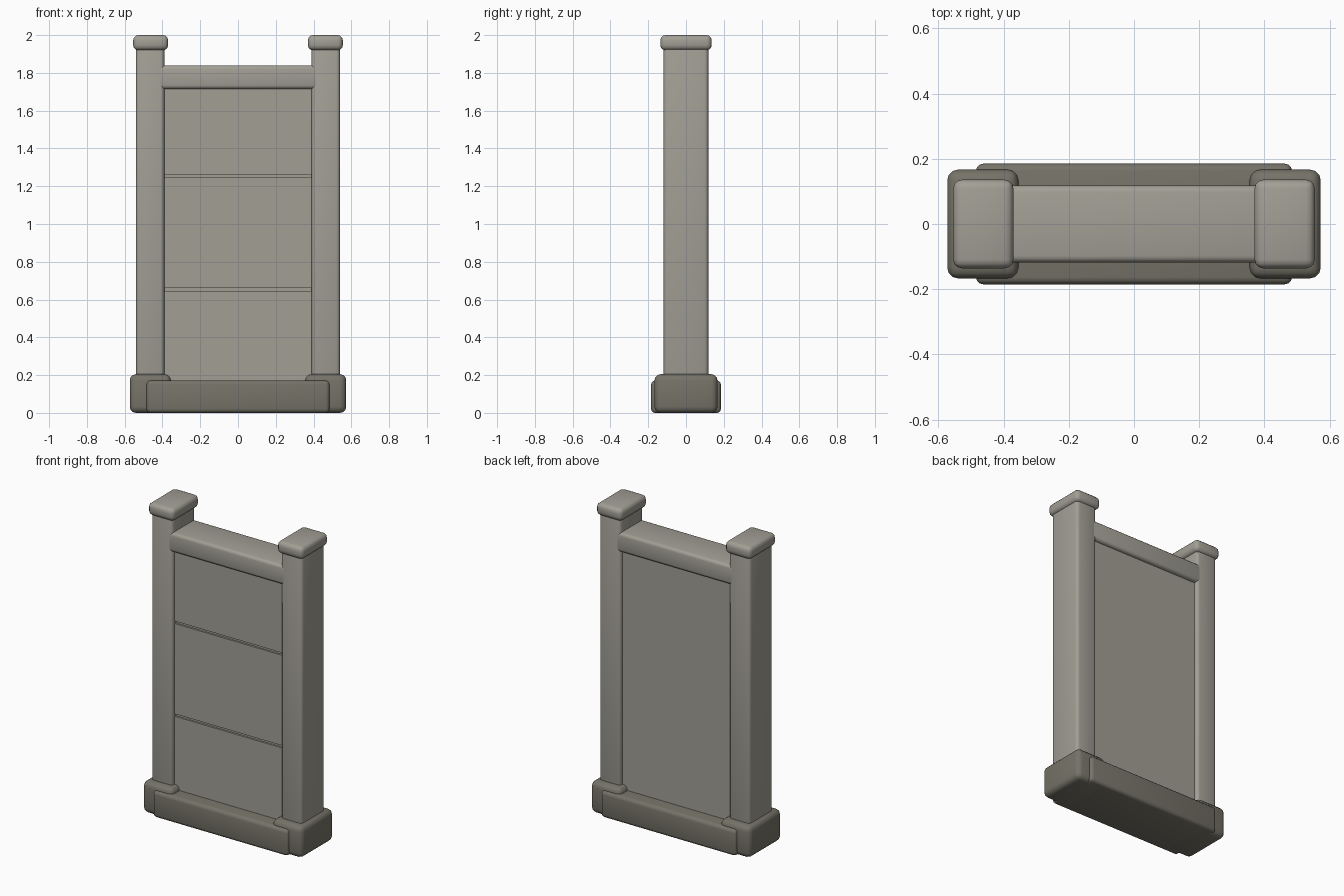
import bpy, bmesh, math
from mathutils import Vector

cube = bpy.data.objects.get("Cube")
if cube:
    bpy.data.objects.remove(cube, do_unlink=True)


def material(name, colour):
    mat = bpy.data.materials.new(name)
    mat.use_nodes = True
    mat.diffuse_color = (*colour, 1)
    mat.node_tree.nodes["Principled BSDF"].inputs["Base Color"].default_value = (*colour, 1)
    return mat


light_stone = material("light stone", (0.36, 0.345, 0.3))
dark_stone = material("dark stone", (0.18, 0.172, 0.138))


def finish(bm, name, mat):
    bmesh.ops.recalc_face_normals(bm, faces=bm.faces)
    mesh = bpy.data.meshes.new(name)
    bm.to_mesh(mesh)
    bm.free()
    mesh.materials.append(mat)
    obj = bpy.data.objects.new(name, mesh)
    bpy.context.collection.objects.link(obj)
    return obj


def rounded_block(name, low, high, bevel, mat):
    """Box between two corners with soft edges."""
    low, high = Vector(low), Vector(high)
    bm = bmesh.new()
    bmesh.ops.create_cube(bm, size=1)
    bmesh.ops.scale(bm, vec=high - low, verts=bm.verts)
    bmesh.ops.translate(bm, vec=(low + high) / 2, verts=bm.verts)
    obj = finish(bm, name, mat)
    mod = obj.modifiers.new("soft edges", "BEVEL")
    mod.width = bevel
    mod.segments = 3
    bpy.ops.object.select_all(action="DESELECT")
    obj.select_set(True)
    bpy.context.view_layer.objects.active = obj
    bpy.ops.object.modifier_apply(modifier=mod.name)
    bpy.ops.object.shade_smooth_by_angle(angle=math.radians(35))
    return obj


# Posts with foot and cap, one set per side
for side, sign in (("left", 1), ("right", -1)):
    for part, inner, outer, depth, bottom, top, bevel, mat in (
        ("foot", 0.355, 0.573, 0.167, 0, 0.205, 0.033, dark_stone),
        ("post", 0.39, 0.54, 0.118, 0.1, 1.95, 0.02, light_stone),
        ("cap", 0.37, 0.555, 0.136, 1.92, 2, 0.027, light_stone),
    ):
        x1, x2 = sorted((sign * inner, sign * outer))
        rounded_block(f"{side}_{part}", (x1, -depth, bottom), (x2, depth, top), bevel, mat)

# Base sill and top rail
rounded_block("base_sill", (-0.485, -0.185, 0), (0.485, 0.185, 0.172), 0.022, dark_stone)
rounded_block("top_rail", (-0.43, -0.118, 1.715), (0.43, 0.118, 1.84), 0.02, light_stone)

# Panel: side profile with two notches on the front, extruded across
face, groove, half = 0.092, 0.012, 0.008
profile = [(face, 0.1), (face, 1.76), (-face, 1.76)]
for z in (1.253, 0.652):
    profile += [(-face, z + half), (groove - face, z + half),
                (groove - face, z - half), (-face, z - half)]
profile.append((-face, 0.1))
bm = bmesh.new()
end = bm.faces.new([bm.verts.new((-0.42, y, z)) for y, z in profile])
extruded = bmesh.ops.extrude_face_region(bm, geom=[end])["geom"]
bmesh.ops.translate(bm, vec=(0.84, 0, 0),
                    verts=[v for v in extruded if isinstance(v, bmesh.types.BMVert)])
finish(bm, "grooved_panel", light_stone)
